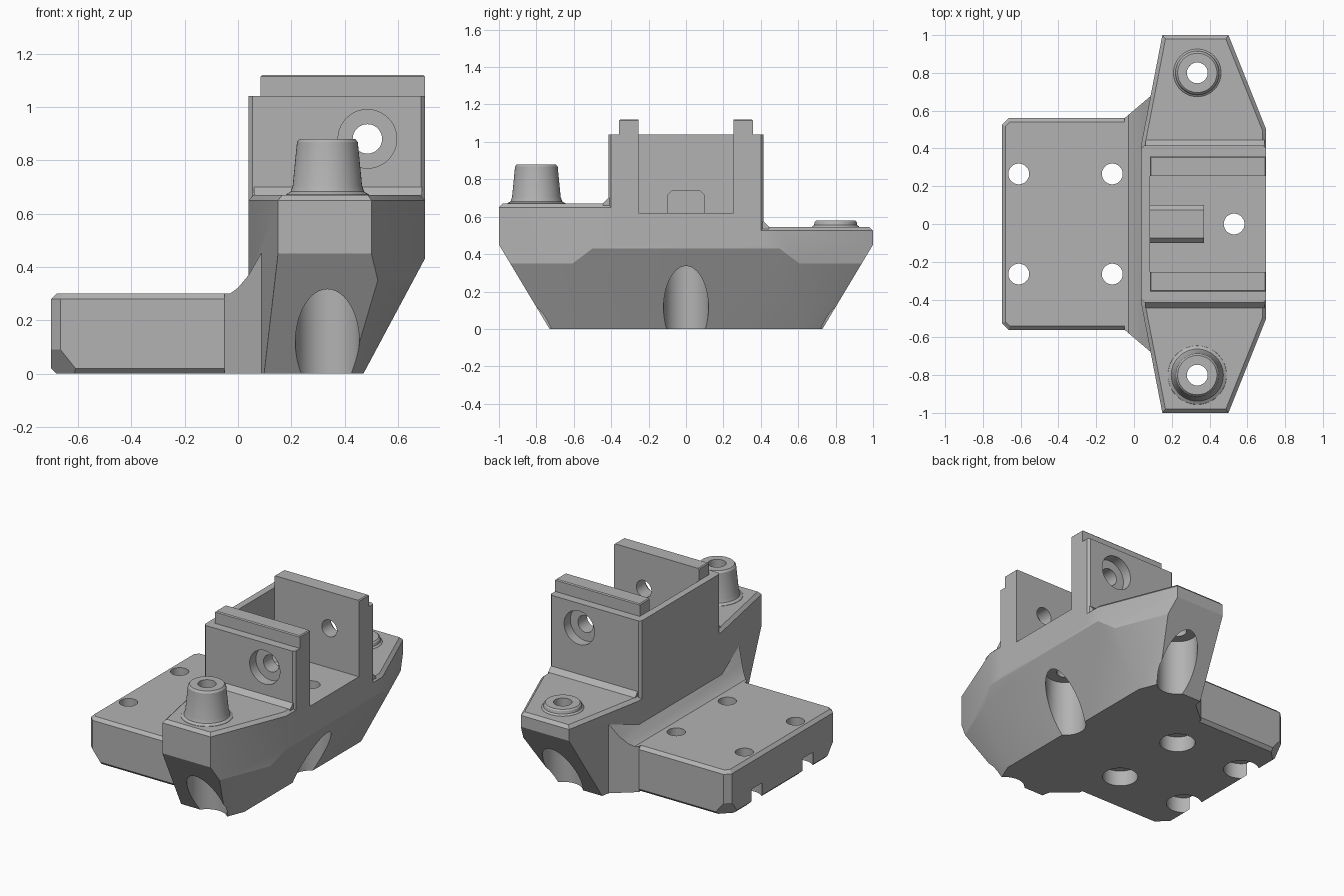
import bpy, bmesh, math
from mathutils import Vector, Matrix

cube = bpy.data.objects.get("Cube")
if cube:
    bpy.data.objects.remove(cube, do_unlink=True)

grey = bpy.data.materials.new("plain grey")
grey.use_nodes = True
colour = (0.45, 0.45, 0.45, 1)
grey.diffuse_color = colour
grey.node_tree.nodes["Principled BSDF"].inputs["Base Color"].default_value = colour


def finish(name, bm):
    bmesh.ops.recalc_face_normals(bm, faces=bm.faces[:])
    mesh = bpy.data.meshes.new(name)
    bm.to_mesh(mesh)
    bm.free()
    mesh.materials.append(grey)
    obj = bpy.data.objects.new(name, mesh)
    bpy.context.collection.objects.link(obj)
    return obj


def prism(name, outline, lo, hi, axis="z", planes=()):
    """Extrude an outline along an axis, then trim it with (point, normal) planes."""
    place = {"z": lambda a, b, t: (a, b, t),
             "x": lambda a, b, t: (t, a, b),
             "y": lambda a, b, t: (a, t, b)}[axis]
    bm = bmesh.new()
    face = bm.faces.new([bm.verts.new(place(a, b, lo)) for a, b in outline])
    moved = bmesh.ops.extrude_face_region(bm, geom=[face])["geom"]
    shift = Vector(place(0, 0, hi - lo))
    bmesh.ops.translate(bm, vec=shift, verts=[g for g in moved if isinstance(g, bmesh.types.BMVert)])
    # The starting face survives the extrusion as the lower cap
    bmesh.ops.holes_fill(bm, edges=[e for e in bm.edges if e.is_boundary], sides=0)
    for point, normal in planes:
        geom = bm.verts[:] + bm.edges[:] + bm.faces[:]
        bmesh.ops.bisect_plane(bm, geom=geom, plane_co=point, plane_no=Vector(normal).normalized(),
                               clear_outer=True, dist=1e-5)
        bmesh.ops.holes_fill(bm, edges=[e for e in bm.edges if e.is_boundary], sides=0)
    return finish(name, bm)


def rim(outline, z, size, up=1):
    """Planes that chamfer the rim of a vertical prism."""
    centre = sum((Vector(p) for p in outline), Vector((0, 0))) / len(outline)
    result = []
    for i, p in enumerate(outline):
        a, b = Vector(outline[i - 1]), Vector(p)
        n = Vector((b.y - a.y, a.x - b.x)).normalized()
        if n.dot(a - centre) < 0:
            n = -n
        result.append(((a.x, a.y, z - up * size), (n.x, n.y, up)))
    return result


def rect(x0, x1, y0, y1):
    return [(x0, y0), (x1, y0), (x1, y1), (x0, y1)]


def cylinder(x, y, z, radius, length, along_y=False):
    bm = bmesh.new()
    turn = Matrix.Rotation(math.pi / 2, 4, "X") if along_y else Matrix()
    bmesh.ops.create_cone(bm, cap_ends=True, segments=48, radius1=radius, radius2=radius,
                          depth=length, matrix=Matrix.Translation((x, y, z)) @ turn)
    return finish("cutter", bm)


def lathe(name, x, y, profile):
    bm = bmesh.new()
    verts = [bm.verts.new((x + r, y, z)) for r, z in profile]
    edges = [bm.edges.new((verts[i - 1], verts[i])) for i in range(len(verts))]
    bmesh.ops.spin(bm, geom=verts + edges, cent=(x, y, 0), axis=(0, 0, 1),
                   angle=math.tau, steps=48)
    bmesh.ops.remove_doubles(bm, verts=bm.verts[:], dist=1e-4)
    return finish(name, bm)


def combine(target, other, operation):
    mod = target.modifiers.new("combine", "BOOLEAN")
    mod.operation, mod.object, mod.solver = operation, other, "EXACT"
    bpy.context.view_layer.objects.active = target
    bpy.ops.object.modifier_apply(modifier=mod.name)
    bpy.data.objects.remove(other, do_unlink=True)


# Tower block with softened upright corners
c = 0.015
x0, x1, w = 0.04, 0.7, 0.415
tower = [(x0 + c, -w), (x1 - c, -w), (x1, -w + c), (x1, w - c),
         (x1 - c, w), (x0 + c, w), (x0, w - c), (x0, -w + c)]
body = prism("bracket_body", tower, 0.45, 1.04)
parts = []

# Tapered wings: high at the front, low at the back
EAR_X, EAR_Y = 0.335, 0.8
for s, top in ((-1, 0.67), (1, 0.545)):
    outline = [(x, y * s) for x, y in ((0.04, -0.05), (0.04, 0.43), (0.15, 1),
                                       (0.5, 1), (0.7, 0.5), (0.7, -0.05))]
    under = [((0, s, 0.45), (0, 0.45 * s, -0.27)),
             ((0.7, 0, 0.43), (0.43, 0, -0.23)),
             ((0.5, s, 0.35), (0.928, 0.371 * s, -0.497))]
    parts.append(prism("wing", outline, 0, top, planes=under + rim(outline, top, 0.02)))
    # Sloped strip where the wing meets the tower
    strip = [(s * 0.40, top - 0.04), (s * 0.40, top + 0.03), (s * w, top + 0.03),
             (s * 0.445, top), (s * 0.445, top - 0.04)]
    parts.append(prism("strip", strip, 0.06, 0.69, "x"))
    # Raised rail on the tower wall
    rail = rect(0.085, 0.7, s * 0.2, s * 0.358)
    parts.append(prism("rail", rail, 0.98, 1.12, planes=rim(rail, 1.12, 0.006)))

# Flared web between the plate and the tower
web = [(-0.05, 0), (-0.05, 0.3), (-0.03, 0.3), (0, 0.322), (0.04, 0.37),
       (0.08, 0.44), (0.12, 0.5), (0.12, 0)]
parts.append(prism("web", web, -0.9, 0.9, "y",
                   [((-0.05, s * 0.56, 0), (-0.85, s, 0)) for s in (-1, 1)]))

# Mounting plate with chamfered rims and clipped lower corners
plate = [(-0.665, -0.56), (0, -0.56), (0, 0.56), (-0.665, 0.56), (-0.7, 0.525), (-0.7, -0.525)]
clips = [((-0.7, s * 0.525, 0.09), (-1, s, -0.8)) for s in (-1, 1)]
parts.append(prism("plate", plate, 0, 0.3,
                   planes=rim(plate, 0.3, 0.02) + rim(plate, 0, 0.02, -1) + clips))

for part in parts:
    combine(body, part, "UNION")

# Open channel through the tower
cutters = [prism("channel", rect(0.085, 0.9, -0.255, 0.255), 0.62, 1.3)]

# Vertical screw holes with wide recesses from below
HOLE = 0.055
for x, y in ((0.53, 0), (EAR_X, -EAR_Y), (EAR_X, EAR_Y)):
    cutters += [cylinder(x, y, 0.5, HOLE, 1.2), cylinder(x, y, 0.13, 0.12, 0.46)]
for x in (-0.61, -0.115):
    for y in (-0.265, 0.265):
        cutters += [cylinder(x, y, 0.2, HOLE, 0.6), cylinder(x, y, 0, 0.105, 0.2)]

# Cross bore through both tower walls, recessed on the outside
cutters.append(cylinder(0.485, 0, 0.88, HOLE, 1.2, True))
for s in (-1, 1):
    cutters.append(cylinder(0.485, s * 0.45, 0.88, 0.11, 0.2, True))

for cutter in cutters:
    combine(body, cutter, "DIFFERENCE")

# Key block on the channel floor
key = [(-0.1, 0.61), (-0.1, 0.715), (-0.073, 0.742), (0.073, 0.742), (0.1, 0.715), (0.1, 0.61)]
channel_key = prism("channel_key", key, 0.08, 0.37, "x")

# Tall front post and low back ring
front_post = lathe("front_post", EAR_X, -EAR_Y,
                   [(HOLE, 0.66), (0.16, 0.66), (0.155, 0.672), (0.138, 0.682), (0.13, 0.705),
                    (0.114, 0.868), (0.104, 0.88), (HOLE, 0.88)])
back_ring = lathe("back_ring", EAR_X, EAR_Y,
                  [(HOLE, 0.535), (0.13, 0.535), (0.125, 0.548), (0.116, 0.555),
                   (0.112, 0.572), (0.104, 0.58), (HOLE, 0.58)])

# Smooth the round surfaces, keep the flat ones crisp
for obj in (body, channel_key, front_post, back_ring):
    bpy.ops.object.select_all(action="DESELECT")
    obj.select_set(True)
    bpy.context.view_layer.objects.active = obj
    bpy.ops.object.shade_smooth_by_angle(angle=math.radians(25))
